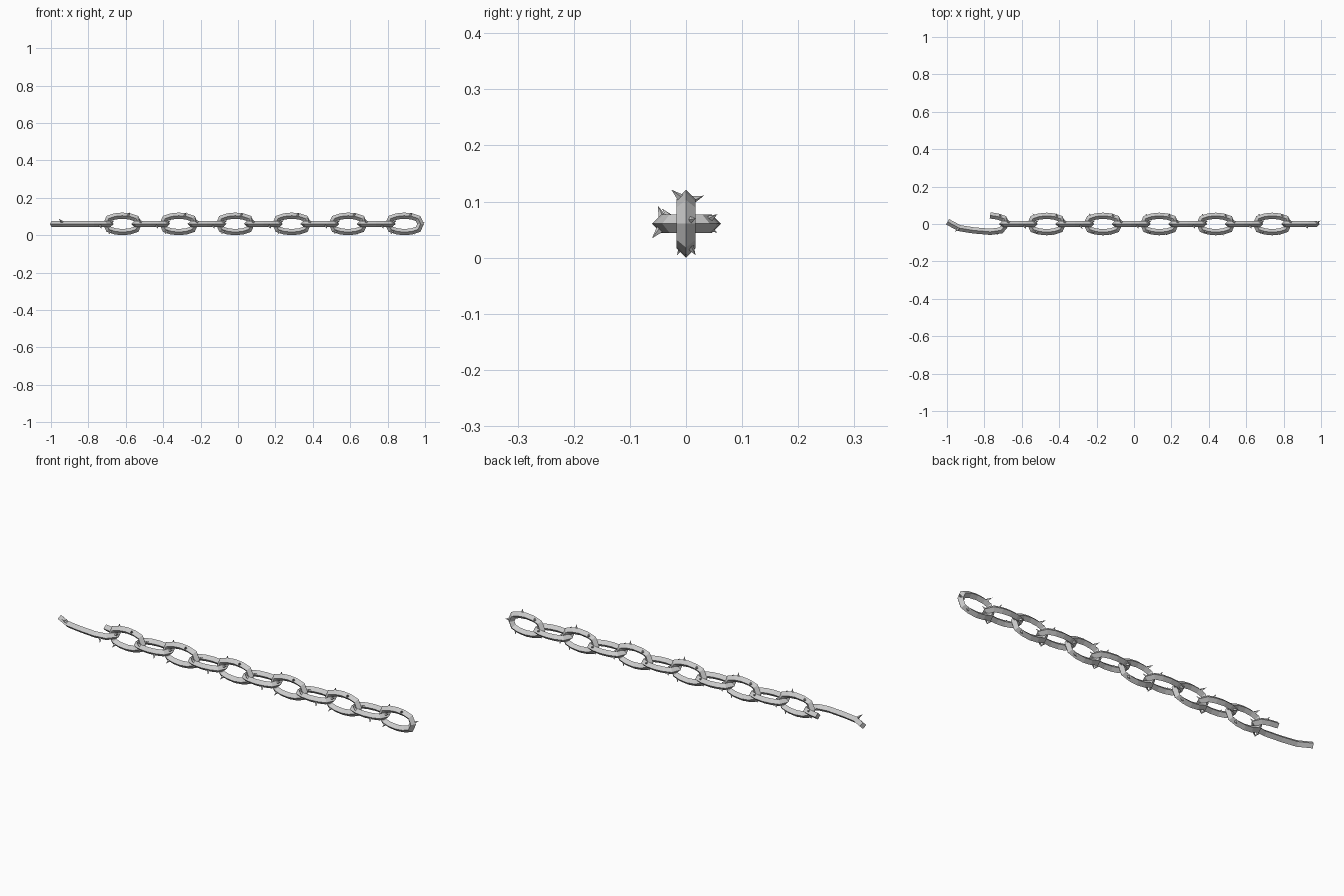
import bpy, bmesh
from mathutils import Vector, Matrix
from math import radians

if "Cube" in bpy.data.objects:
    bpy.data.objects.remove(bpy.data.objects["Cube"])

R = 0.0165            # half diagonal of the square wire
PITCH = 0.3016        # distance between links of equal orientation
ZC = 0.0605


def sweep(bm, pts, closed):
    """Sweep a diamond section along a path in the local x-z plane."""
    pts = [Vector((x, 0, z)) for x, z in pts]
    n, normal, rings = len(pts), Vector((0, 1, 0)), []
    for i, p in enumerate(pts):
        a = pts[i - 1] if closed or i > 0 else p
        b = pts[(i + 1) % n] if closed or i < n - 1 else p
        t = ((p - a).normalized() + (b - p).normalized()).normalized()
        side = t.cross(normal)
        seg = (b - p) if b != p else (p - a)
        k = R / max(0.6, t.dot(seg.normalized()))
        rings.append([bm.verts.new(p + d) for d in
                      (side * k, normal * R, -side * k, -normal * R)])
    for i in range(n if closed else n - 1):
        r, s = rings[i], rings[(i + 1) % n]
        for j in range(4):
            bm.faces.new((r[j], r[(j + 1) % 4], s[(j + 1) % 4], s[j]))
    if not closed:
        bm.faces.new(rings[0])
        bm.faces.new(rings[-1])


def thorn(bm, base, tip, r=0.009):
    base, tip = Vector(base), Vector(tip)
    d = tip - base
    rot = d.to_track_quat('Z', 'Y').to_matrix().to_4x4()
    bmesh.ops.create_cone(bm, cap_ends=True, segments=4, radius1=r, radius2=0,
                          depth=d.length,
                          matrix=Matrix.Translation((base + tip) / 2) @ rot)


def make_mesh(name, path, closed, thorns):
    bm = bmesh.new()
    sweep(bm, path, closed)
    for base, tip in thorns:
        thorn(bm, base, tip)
    bmesh.ops.recalc_face_normals(bm, faces=bm.faces)
    me = bpy.data.meshes.new(name)
    bm.to_mesh(me)
    bm.free()
    return me


def place(name, mesh, x, flat):
    ob = bpy.data.objects.new(name, mesh)
    ob.location = (x, 0, ZC)
    ob.rotation_euler.x = radians(90) if flat else 0
    bpy.context.collection.objects.link(ob)


# thorns as (base, tip) in link space
back = ((-0.05, 0.006, 0.040), (-0.066, 0.032, 0.050))
top = ((0.03, -0.006, 0.043), (0.04, -0.026, 0.0605))
low_l = ((-0.06, -0.005, -0.036), (-0.075, -0.016, -0.056))
low_r = ((0.055, 0.005, -0.036), (0.052, 0.017, -0.056))
end = ((0.084, 0.004, 0.005), (0.108, 0.018, 0.010))

# closed link
quarter = [(0.086, 0), (0.073, 0.029), (0.04, 0.040), (0, 0.044)]
half = quarter + [(-x, z) for x, z in quarter[-2::-1]]
loop = half + [(x, -z) for x, z in half[-2:0:-1]]
link = make_mesh("link", loop, True, [back, top, low_l, low_r, end])
for k in range(6):
    place("upright_link", link, 0.89 - PITCH * k, False)
for k in range(5):
    place("flat_link", link, 0.739 - PITCH * k, True)

# broken link bent open at the left end
bent = [(-0.228, -0.012), (-0.165, 0.022), (-0.09, 0.034), (0, 0.042),
        (0.058, 0.034), (0.086, 0), (0.073, -0.029), (0.04, -0.040),
        (0, -0.046)]
bent_thorn = ((-0.167, 0.006, 0.022), (-0.190, 0.027, 0.043))
broken = make_mesh("broken_link", bent, False, [bent_thorn, top, low_r, end])
place("broken_link", broken, -0.769, True)
